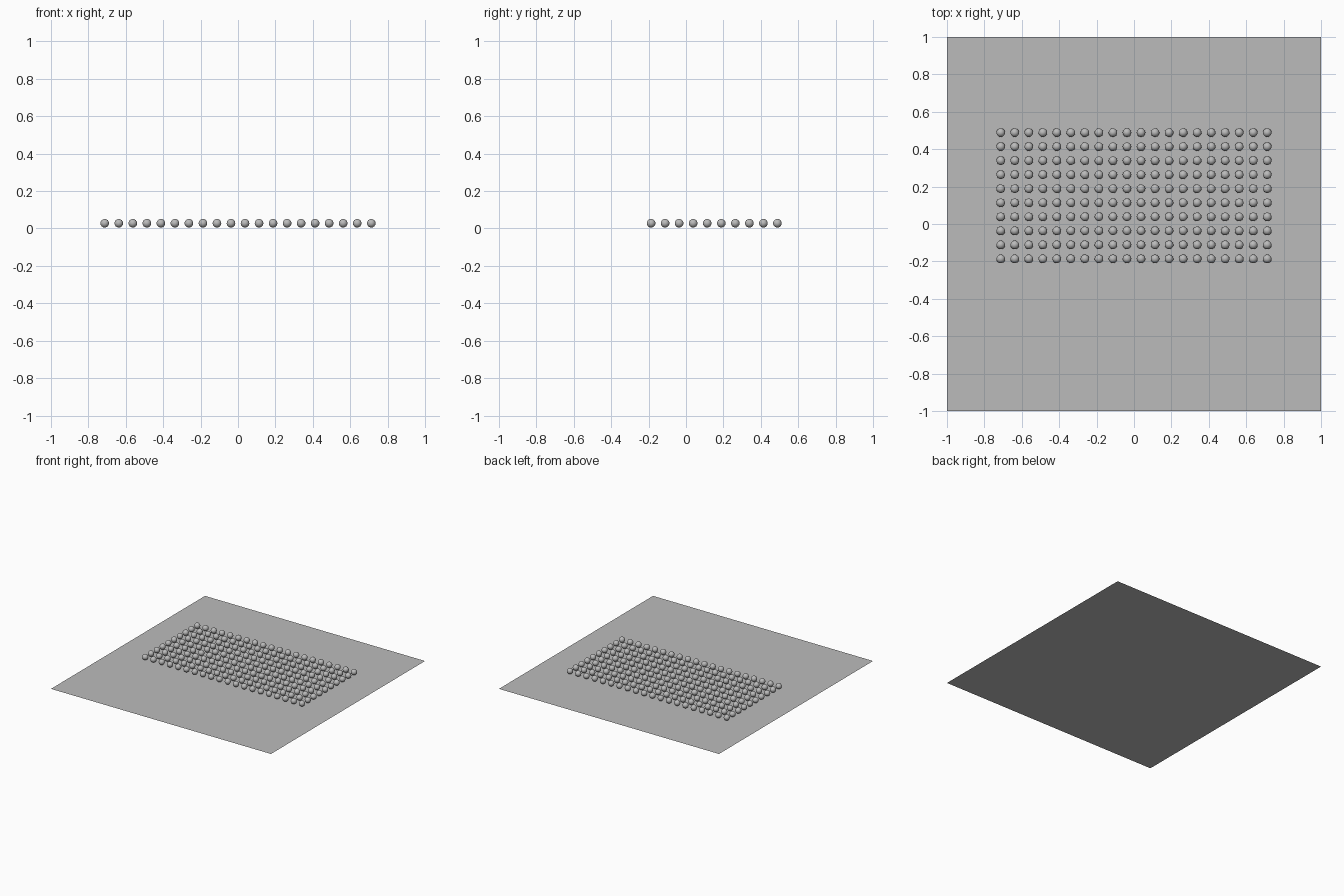
import bpy
import bmesh

cube = bpy.data.objects.get("Cube")
if cube:
    bpy.data.objects.remove(cube, do_unlink=True)

COLUMNS, ROWS = 20, 10
SPACING = 0.075
RADIUS = 0.023
CENTRE_Y, CENTRE_Z = 0.151, 0.028


def make_material(name, colour):
    mat = bpy.data.materials.new(name)
    mat.use_nodes = True
    mat.diffuse_color = colour
    mat.node_tree.nodes["Principled BSDF"].inputs["Base Color"].default_value = colour
    return mat


def make_mesh(name, build):
    mesh = bpy.data.meshes.new(name)
    bm = bmesh.new()
    build(bm)
    bm.to_mesh(mesh)
    bm.free()
    mesh.materials.append(grey)
    return mesh


def place(name, mesh, location=(0, 0, 0)):
    obj = bpy.data.objects.new(name, mesh)
    obj.location = location
    bpy.context.collection.objects.link(obj)
    return obj


grey = make_material("plain_grey", (0.5, 0.5, 0.5, 1))

# Flat square base sheet
place("floor", make_mesh("floor", lambda bm: bmesh.ops.create_grid(
    bm, x_segments=1, y_segments=1, size=1)))

# One smooth ball, shared by every place in the grid
ball = make_mesh("ball", lambda bm: bmesh.ops.create_uvsphere(
    bm, u_segments=24, v_segments=12, radius=RADIUS))
for face in ball.polygons:
    face.use_smooth = True

# Regular grid of balls, set towards the back of the floor
for row in range(ROWS):
    for col in range(COLUMNS):
        x = (col - (COLUMNS - 1) / 2) * SPACING
        y = CENTRE_Y + (row - (ROWS - 1) / 2) * SPACING
        place(f"ball_row{row + 1}_column{col + 1}", ball, (x, y, CENTRE_Z))
